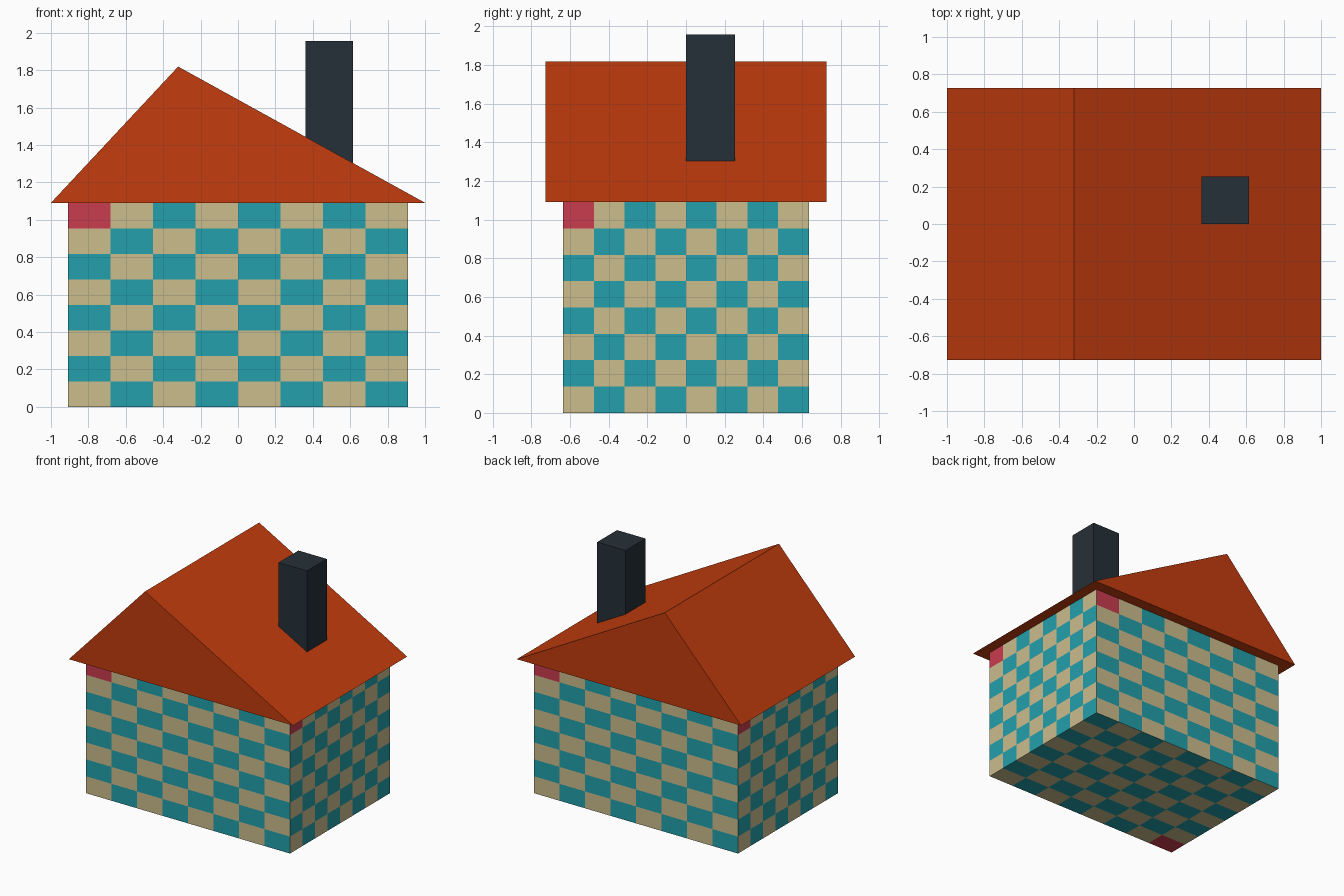
import bpy, bmesh
from mathutils import Vector, Matrix

if "Cube" in bpy.data.objects:
    bpy.data.objects.remove(bpy.data.objects["Cube"])


def material(name, r, g, b):
    """Flat colour from 0-255 sRGB, stored as linear."""
    lin = [c / 255 / 12.92 if c <= 10 else ((c / 255 + 0.055) / 1.055) ** 2.4 for c in (r, g, b)]
    m = bpy.data.materials.new(name)
    m.diffuse_color = (*lin, 1)
    m.use_nodes = True
    m.node_tree.nodes["Principled BSDF"].inputs["Base Color"].default_value = m.diffuse_color
    return m


beige = material("beige", 204, 189, 141)
teal = material("teal", 35, 160, 172)
red = material("red", 202, 60, 78)
orange = material("roof_orange", 196, 60, 14)
slate = material("chimney_slate", 38, 48, 56)


def add_object(name, bm, mats):
    bmesh.ops.recalc_face_normals(bm, faces=bm.faces[:])
    me = bpy.data.meshes.new(name)
    bm.to_mesh(me)
    bm.free()
    for m in mats:
        me.materials.append(m)
    ob = bpy.data.objects.new(name, me)
    bpy.context.collection.objects.link(ob)
    return ob


def box(lo, hi):
    lo, hi = Vector(lo), Vector(hi)
    bm = bmesh.new()
    bmesh.ops.create_cube(bm, size=1, matrix=Matrix.Translation((lo + hi) / 2)
                          @ Matrix.Diagonal((*(hi - lo), 1)))
    return bm


WX, WY, WZ = 0.909, 0.636, 1.091   # wall half width, half depth, height
N = 8                              # checker cells per side

# walls: 8 x 8 checker on every side, one red cell at each side's top left
bm = box((-WX, -WY, 0), (WX, WY, WZ))
bmesh.ops.subdivide_edges(bm, edges=bm.edges[:], cuts=N - 1, use_grid_fill=True)
bmesh.ops.recalc_face_normals(bm, faces=bm.faces[:])
half = Vector((WX, WY, WZ / 2))
for f in bm.faces:
    n = f.normal
    c = f.calc_center_median() - Vector((0, 0, WZ / 2))
    c = Vector([c[i] / half[i] for i in range(3)])
    if abs(n.z) > 0.5:             # underside: red cell at the front left corner
        u, v = c.x, -c.y
    else:                          # sides: u runs right as seen from outside
        u, v = c.dot(Vector((0, 0, 1)).cross(n)), c.z
    col, row = int((u + 1) / 2 * N), int((v + 1) / 2 * N)
    f.material_index = 2 if (col, row) == (0, N - 1) else (col + row) % 2
add_object("walls", bm, [beige, teal, red])

# roof: solid prism with an off-centre ridge
bm = bmesh.new()
profile = [(-1, WZ), (1, WZ), (-0.32, 1.819)]
face = bm.faces.new([bm.verts.new((x, -0.727, z)) for x, z in profile])
ext = bmesh.ops.extrude_face_region(bm, geom=[face], use_keep_orig=True)
bmesh.ops.translate(bm, vec=(0, 1.454, 0),
                    verts=[g for g in ext["geom"] if isinstance(g, bmesh.types.BMVert)])
add_object("roof", bm, [orange])

# chimney: rises out of the long slope
add_object("chimney", box((0.362, 0, 1.2), (0.615, 0.253, 1.957)), [slate])
